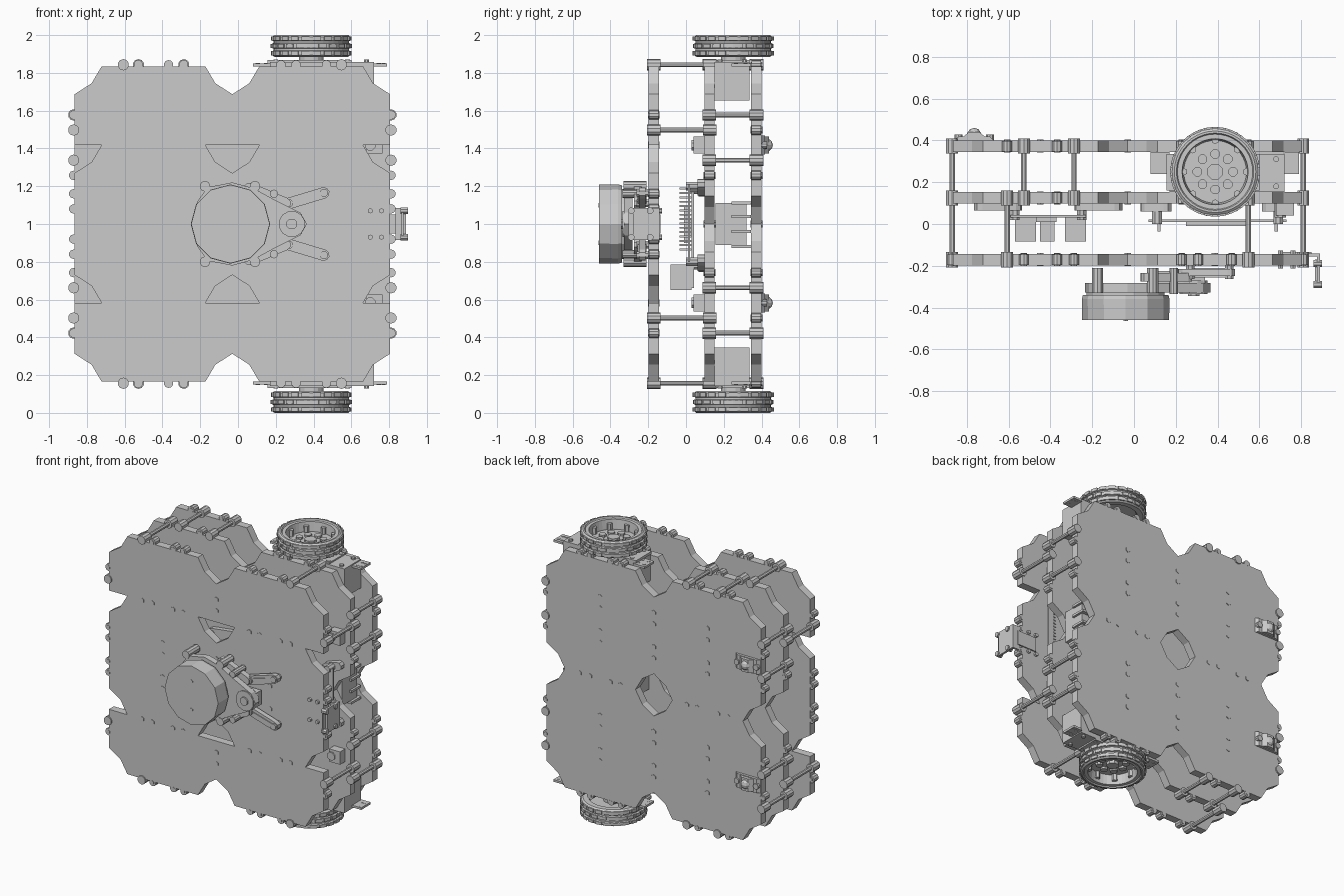
import bpy, bmesh, math
from mathutils import Vector

if "Cube" in bpy.data.objects:
    bpy.data.objects.remove(bpy.data.objects["Cube"])

CX, T = -0.03, 0.835              # deck centre line and tile size
OFFS = (-0.16, -0.08, 0.08, 0.16)  # boss positions along a tile side


def to3(u, v, w, axis):
    return Vector({'x': (w, u, v), 'y': (u, w, v), 'z': (u, v, w)}[axis])


def prism(bm, pts, a, b, axis='y'):
    n = len(pts)
    lo = [bm.verts.new(to3(u, v, a, axis)) for u, v in pts]
    hi = [bm.verts.new(to3(u, v, b, axis)) for u, v in pts]
    bm.faces.new(lo)
    bm.faces.new(hi)
    for i in range(n):
        bm.faces.new((lo[i], lo[(i + 1) % n], hi[(i + 1) % n], hi[i]))


def ngon(u, v, r, n, ph=0.0):
    return [(u + r * math.cos(2 * math.pi * i / n + ph),
             v + r * math.sin(2 * math.pi * i / n + ph)) for i in range(n)]


def cyl(bm, u, v, r, a, b, axis='y', n=10):
    prism(bm, ngon(u, v, r, n, math.pi / n), a, b, axis)


def box(bm, x0, x1, y0, y1, z0, z1):
    prism(bm, [(x0, z0), (x1, z0), (x1, z1), (x0, z1)], y0, y1)


def bar(bm, p, q, r, a, b):
    # flat rounded bar between two points in the x-z plane
    ang = math.atan2(q[1] - p[1], q[0] - p[0])
    arc = [(q, t) for t in (-90, -45, 0, 45, 90)] + [(p, t) for t in (90, 135, 180, 225, 270)]
    prism(bm, [(c[0] + r * math.cos(ang + math.radians(t)),
                c[1] + r * math.sin(ang + math.radians(t))) for c, t in arc], a, b)


def lathe(bm, u, v, prof, n, axis='z'):
    # closed ring profile of (radius, height) pairs
    rings = [[bm.verts.new(to3(p[0], p[1], h, axis)) for p in ngon(u, v, r, n)] for r, h in prof]
    for k in range(len(rings)):
        a, b = rings[k], rings[(k + 1) % len(rings)]
        for i in range(n):
            j = (i + 1) % n
            bm.faces.new((a[i], a[j], b[j], b[i]))


def finish(name, bm):
    bmesh.ops.recalc_face_normals(bm, faces=bm.faces)
    me = bpy.data.meshes.new(name)
    bm.to_mesh(me)
    bm.free()
    ob = bpy.data.objects.new(name, me)
    bpy.context.collection.objects.link(ob)


def tile(bm, cx, z0, z1, y0, y1, cut_lo=True, cut_hi=True):
    l, r = cx - T / 2, cx + T / 2
    p = []
    p += [(l, z0 + .148), (l + .09, z0 + .09), (l + .143, z0),
          (r - .143, z0), (r - .09, z0 + .09), (r, z0 + .148)] if cut_lo else [(l, z0), (r, z0)]
    p += [(r, z1 - .148), (r - .09, z1 - .09), (r - .143, z1),
          (l + .143, z1), (l + .09, z1 - .09), (l, z1 - .148)] if cut_hi else [(r, z1), (l, z1)]
    prism(bm, p, y0, y1)


# Decks: front one has a full middle row and half rows, the others are two by two
LEFT, RIGHT, TOP, BOT = -0.87, 0.81, 1.843, 0.157
COLS = (CX - T / 2, CX + T / 2)
Z_UP = [1.4175 + o for o in OFFS]
Z_LOW = [0.5825 + o for o in OFFS]
Z_MID = [1 + o for o in OFFS]
X_ALL = [c + o for c in COLS for o in OFFS]


def deck(name, y0, y1, front):
    bm = bmesh.new()
    for c in COLS:
        if front:
            tile(bm, c, 1 - T / 2, 1 + T / 2, y0, y1)
            tile(bm, c, 1 + T / 2, 1 + T, y0, y1, cut_lo=False)
            tile(bm, c, 1 - T, 1 - T / 2, y0, y1, cut_hi=False)
        else:
            tile(bm, c, 1, 1 + T, y0, y1)
            tile(bm, c, 1 - T, 1, y0, y1)
    zs = Z_MID + Z_UP[2:] + Z_LOW[:2] if front else Z_UP + Z_LOW
    # edge bosses
    for x, z in [(x, z) for x in (LEFT, RIGHT) for z in zs] + [(x, z) for z in (TOP, BOT) for x in X_ALL]:
        cyl(bm, x, z, .025, y0 + .002, y1 - .002)
        cyl(bm, x, z, .014, y0 - .002, y1 + .002, n=6)
    # screw marks along joints and tile centres
    rows = (1 + T / 2, 1 - T / 2) if front else (1,)
    marks = [(CX, z) for z in zs] + [(x, z) for x in X_ALL for z in rows]
    marks += [(c, z) for c in COLS for z in (Z_MID if front else zs)]
    for x, z in marks:
        cyl(bm, x, z, .018, y0 - .004, y1 + .004, n=6)
    finish(name, bm)


deck("front_deck", -.198, -.143, True)
deck("middle_deck", .097, .152, False)
deck("back_deck", .345, .40, False)

# Standoff posts with end nuts
bm = bmesh.new()


def post(x, z, a, b):
    cyl(bm, x, z, .014, a, b, n=8)
    for y0, y1 in ((a - .064, a + .008), (b - .008, b + .064)):
        cyl(bm, x, z, .030, y0, y1, n=10)


for x in (LEFT, RIGHT):
    for z in (Z_UP[2], Z_LOW[1]):
        post(x, z, -.143, .097)
    for z in (Z_UP[3], Z_UP[1], Z_LOW[2], Z_LOW[0]):
        post(x, z, .152, .345)
for z in (TOP, BOT):
    for x in (-.607, .547):
        post(x, z, -.143, .097)
    for x in (-.527, -.287):
        post(x, z, .152, .345)
finish("standoff_posts", bm)

# Wheels and drive motors, mirrored about z = 1
WX, WY = .388, .25
for name, s in (("upper", 1), ("lower", -1)):
    Z = lambda h: 1 + s * h
    bm = bmesh.new()
    lathe(bm, WX, WY, [(r, Z(h)) for r, h in (
        (.160, .885), (.195, .885), (.208, .895), (.208, .915), (.200, .918), (.200, .928),
        (.208, .931), (.208, .955), (.200, .958), (.200, .968), (.208, .971), (.208, .990),
        (.195, 1.0), (.185, 1.0), (.180, .992), (.158, .992), (.150, .93), (.150, .90))], 40)
    for k in range(22):           # tread lugs in staggered rows
        for h0, h1, off in ((.893, .916, 0), (.932, .954, .5), (.972, .992, 0)):
            a = 2 * math.pi * (k + off) / 22
            pts = [(WX + r * math.cos(a + d), WY + r * math.sin(a + d))
                   for r, d in ((.205, -.1), (.215, -.1), (.215, .1), (.205, .1))]
            prism(bm, pts, Z(h0), Z(h1), 'z')
    finish(name + "_tyre", bm)

    bm = bmesh.new()
    cyl(bm, WX, WY, .155, Z(.905), Z(.925), 'z', 24)
    cyl(bm, WX, WY, .040, Z(.92), Z(.945), 'z', 8)
    for k in range(8):
        u, v = ngon(WX, WY, .085, 8)[k]
        cyl(bm, u, v, .024, Z(.92), Z(.94), 'z', 8)
        u, v = ngon(WX, WY, .15, 8)[k]
        cyl(bm, u, v, .018, Z(.92), Z(.97), 'z', 6)
    cyl(bm, WX, WY, .065, Z(.85), Z(.91), 'z', 16)
    finish(name + "_hub", bm)

    bm = bmesh.new()
    z0, z1 = sorted((Z(.655), Z(.858)))
    box(bm, .17, .72, .152, .335, z0, z1)
    for x0, x1 in ((.08, .17), (.72, .79)):      # perforated end brackets
        box(bm, x0, x1, .24, .345, *sorted((Z(.835), Z(.85))))
        for x in (x0 + .025, x1 - .02):
            for y in (.265, .315):
                cyl(bm, x, y, .012, Z(.834), Z(.853), 'z', 8)
    box(bm, .155, .60, .16, .335, *sorted((Z(.85), Z(.868))))
    for x in (.2, .58, .68):
        for y in (.18, .31):
            cyl(bm, x, y, .014, Z(.85), Z(.872), 'z', 8)
    finish(name + "_drive_motor", bm)

    # Ball caster on the back deck
    bm = bmesh.new()
    cz = 1 + s * T / 2
    prism(bm, [(-.86, .40), (-.67, .40), (-.69, .418), (-.84, .418)], cz - .05, cz + .05, 'z')
    prism(bm, [(-.82, .415), (-.71, .415), (-.74, .44), (-.79, .44)], cz - .045, cz + .045, 'z')
    for x in (-.84, -.69):
        cyl(bm, x, cz, .02, .40, .428)
    m = bmesh.ops.create_uvsphere(bm, u_segments=10, v_segments=6, radius=.035)
    bmesh.ops.translate(bm, verts=m['verts'], vec=(-.765, .425, cz))
    finish(name + "_ball_caster", bm)

# Spinning scanner head, teardrop base and arms
bm = bmesh.new()
LX = -.04
lathe(bm, LX, 1, [(.001, -.34), (.205, -.34), (.21, -.36), (.208, -.46), (.001, -.46)], 12, 'y')
cyl(bm, LX, 1, .19, -.345, -.32, n=16)
for z in (.90, 1.10):
    cyl(bm, LX, z, .012, -.463, -.45, n=6)
finish("scanner_head", bm)

bm = bmesh.new()
half = [(-.235, 1.0), (-.215, 1.12), (-.16, 1.195), (-.03, 1.22), (.08, 1.19), (.19, 1.13), (.33, 1.06), (.365, 1.0)]
prism(bm, half + [(x, 2 - z) for x, z in half[-2:0:-1]], -.327, -.283)
cyl(bm, .285, 1, .07, -.335, -.27, n=12)
cyl(bm, .285, 1, .03, -.345, -.27, n=8)
for s in (1, -1):
    for x in (-.175, .09):
        cyl(bm, x, 1 + s * .2, .028, -.33, -.21)
    cyl(bm, .19, 1 + s * .16, .022, -.335, -.21)
    bar(bm, (.24, 1 + s * .10), (.455, 1 + s * .165), .03, -.25, -.215)
    bar(bm, (.30, 1 + s * .12), (.44, 1 + s * .16), .012, -.256, -.21)
    bar(bm, (.06, 1 + s * .19), (.25, 1 + s * .11), .03, -.275, -.235)
    for x, d in ((.27, .11), (.455, .165)):
        cyl(bm, x, 1 + s * d, .022, -.262, -.195, n=8)
box(bm, .10, .34, -.285, -.225, .95, 1.05)
finish("scanner_base", bm)

# Angled sensor bracket on the right edge
bm = bmesh.new()
box(bm, .835, .89, -.155, -.14, .915, 1.085)
box(bm, .875, .89, -.28, -.14, .915, 1.085)
box(bm, .865, .875, -.305, -.17, .93, 1.07)
for z in (.93, 1.07):
    cyl(bm, -.29, z, .018, .86, .90, 'x', 8)
    cyl(bm, -.19, z, .018, .86, .90, 'x', 8)
    for x in (.70, .76):
        cyl(bm, x, z, .014, -.212, -.128, n=6)
box(bm, .70, .85, -.146, -.135, .95, 1.05)
finish("sensor_bracket", bm)

# Control board with pins, and computer board with port blocks
bm = bmesh.new()
box(bm, .07, .73, .01, .022, .80, 1.21)
for k in range(15):
    for x in (.12, .68):
        box(bm, x - .008, x + .008, -.035, .028, .86 + k * .023, .87 + k * .023)
box(bm, .25, .55, -.01, .01, .9, 1.1)
for x in (.11, .69):
    for z in (.80, 1.2):
        bar(bm, (x - .05, z - .02), (x + .04, z + .01), .03, .06, .097)
        cyl(bm, x, z, .025, .0, .097, n=8)
finish("control_board", bm)

bm = bmesh.new()
box(bm, -.59, -.23, .03, .042, .66, 1.21)
for x0, x1 in ((-.57, -.47), (-.45, -.38), (-.33, -.23)):
    box(bm, x0, x1, -.083, .03, .65, .785)
box(bm, -.47, -.37, .01, .03, .93, 1.03)
for s, x in ((-1, -.57), (1, -.25)):
    for z in (.78, 1.18):
        bar(bm, (x, z), (x + s * .16, z + .02), .035, .065, .097)
        cyl(bm, x, z, .024, .02, .097, n=8)
finish("computer_board", bm)

# Battery pack with strap ribs behind the middle deck
bm = bmesh.new()
box(bm, .18, .70, .155, .32, .89, 1.11)
for z in (.88, .96, 1.04, 1.11):
    box(bm, .56, .715, .24, .345, z - .008, z + .008)
finish("battery_pack", bm)

# Small side holders in front of the middle deck
bm = bmesh.new()
for z in (1 + T / 2, 1 - T / 2):
    box(bm, .68, .765, .04, .097, z - .045, z + .045)
    cyl(bm, .70, z, .03, .03, .10, n=8)
finish("side_holders", bm)
